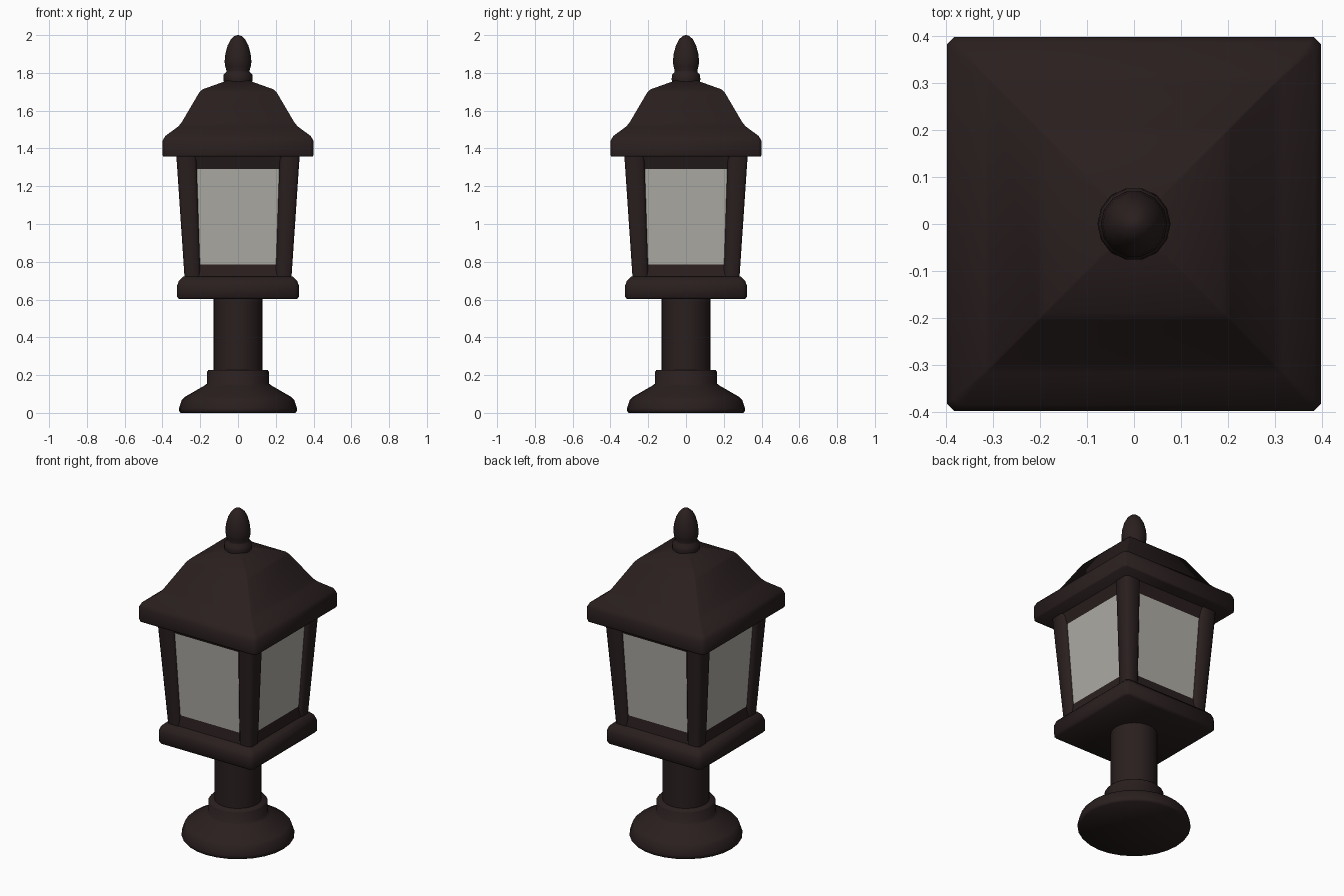
import bpy, bmesh, math

if "Cube" in bpy.data.objects:
    bpy.data.objects.remove(bpy.data.objects["Cube"])


def material(name, rgb):
    m = bpy.data.materials.new(name)
    m.diffuse_color = (*rgb, 1)
    m.use_nodes = True
    m.node_tree.nodes["Principled BSDF"].inputs["Base Color"].default_value = m.diffuse_color
    return m


BRONZE = material("dark bronze", (0.023, 0.0135, 0.0135))
GLASS = material("frosted glass", (0.42, 0.41, 0.37))


def loft(name, rings, angle=35):
    """Skin a stack of point rings and cap both ends."""
    bm = bmesh.new()
    rows = [[bm.verts.new(p) for p in ring] for ring in rings]
    n = len(rows[0])
    for a, b in zip(rows, rows[1:]):
        for i in range(n):
            j = (i + 1) % n
            bm.faces.new((a[i], a[j], b[j], b[i]))
    bm.faces.new(rows[0][::-1])
    bm.faces.new(rows[-1])
    bmesh.ops.recalc_face_normals(bm, faces=bm.faces)
    me = bpy.data.meshes.new(name)
    bm.to_mesh(me)
    bm.free()
    ob = bpy.data.objects.new(name, me)
    bpy.context.collection.objects.link(ob)
    me.materials.append(BRONZE)
    bpy.ops.object.select_all(action='DESELECT')
    ob.select_set(True)
    bpy.context.view_layer.objects.active = ob
    bpy.ops.object.shade_smooth_by_angle(angle=math.radians(angle))
    return ob


def circle(r, z, n):
    return [(r * math.cos(2 * math.pi * i / n), r * math.sin(2 * math.pi * i / n), z)
            for i in range(n)]


def square(h, z, c, cx=0, cy=0):
    """Square ring of half-width h with corners cut by c."""
    k = h - c
    pts = [(h, -k), (h, k), (k, h), (-k, h), (-h, k), (-h, -k), (-k, -h), (k, -h)]
    return [(x + cx, y + cy, z) for x, y in pts]


# Round foot with stepped collar, and the pole
loft("foot", [circle(r, z, 28) for r, z in
              [(0.304, 0), (0.312, 0.01), (0.312, 0.025), (0.297, 0.07), (0.284, 0.083),
               (0.177, 0.145), (0.164, 0.155), (0.164, 0.218), (0.156, 0.228)]], 75)
loft("pole", [circle(0.129, z, 28) for z in (0.2, 0.62)])

# Square tray under the lantern
loft("tray", [square(h, z, c) for h, z, c in
              [(0.312, 0.602, 0.015), (0.322, 0.614, 0.02), (0.322, 0.675, 0.02),
               (0.313, 0.70, 0.02), (0.29, 0.722, 0.015)]], 75)

# Lantern body: sill, glass and top cove, coloured by height
body = loft("lantern_body", [square(h, z, 0.01) for h, z in
                             [(0.28, 0.71), (0.268, 0.785), (0.298, 1.292), (0.322, 1.365)]], 1)
body.data.materials.append(GLASS)
for p in body.data.polygons:
    if 0.8 < p.center.z < 1.28:
        p.material_index = 1

# Four leaning corner posts
for sx in (-1, 1):
    for sy in (-1, 1):
        side = ("right" if sx > 0 else "left") + ("_back" if sy > 0 else "_front")
        loft("post_" + side, [square(h, z, 0.014, sx * m, sy * m) for h, z, m in
                              [(0.042, 0.715, 0.241), (0.053, 1.37, 0.274)]], 75)

# Hipped roof with a rounded eave
loft("roof", [square(h, z, c) for h, z, c in
              [(0.397, 1.357, 0.016), (0.399, 1.365, 0.016), (0.399, 1.44, 0.016),
               (0.386, 1.465, 0.014), (0.318, 1.515, 0.004), (0.3, 1.535, 0.003),
               (0.206, 1.695, 0.003), (0.19, 1.712, 0.003), (0.05, 1.762, 0.002)]], 85)

# Finial: collar and pointed bud
loft("finial", [circle(r, z, 14) for r, z in
                [(0.07, 1.73), (0.078, 1.765), (0.076, 1.79), (0.062, 1.805), (0.061, 1.812),
                 (0.068, 1.835), (0.071, 1.86), (0.067, 1.90), (0.055, 1.945),
                 (0.038, 1.977), (0.019, 1.995), (0.004, 2.0)]], 75)
